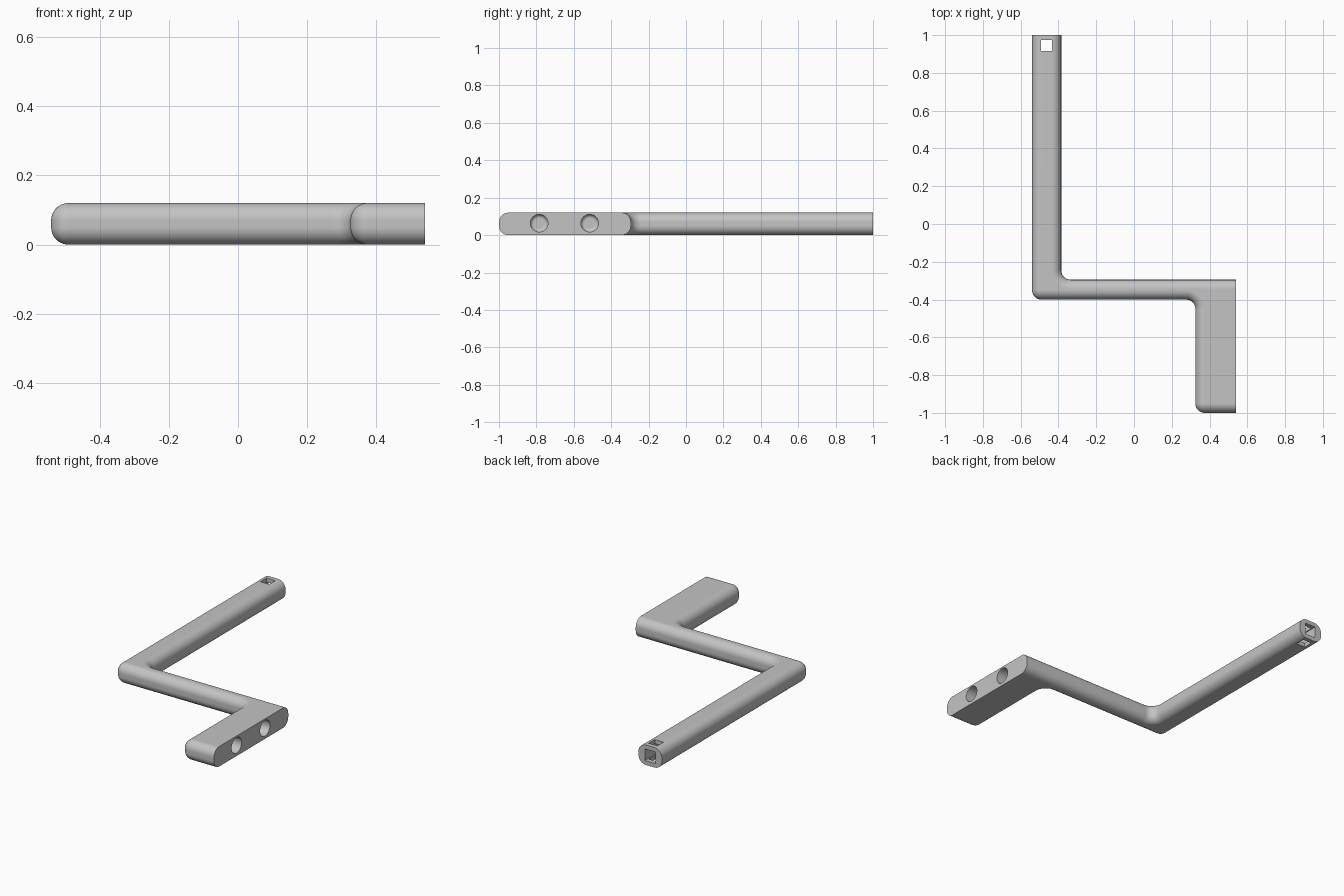
import bpy, bmesh, math
from mathutils import Matrix

if "Cube" in bpy.data.objects:
    bpy.data.objects.remove(bpy.data.objects["Cube"])

HEIGHT, ROUND, STEPS = 0.12, 0.05, 10
LEFT, ARM_IN, BLOCK_IN, RIGHT = -0.54, -0.385, 0.325, 0.54
FRONT, BAR_FRONT, BAR_BACK, BACK = -1.0, -0.4, -0.295, 1.0

grey = bpy.data.materials.new("grey")
grey.use_nodes = True
colour = (0.55, 0.55, 0.55, 1)
grey.diffuse_color = colour
grey.node_tree.nodes["Principled BSDF"].inputs["Base Color"].default_value = colour


def make_object(name, bm):
    bmesh.ops.recalc_face_normals(bm, faces=bm.faces)
    mesh = bpy.data.meshes.new(name)
    bm.to_mesh(mesh)
    bm.free()
    mesh.materials.append(grey)
    obj = bpy.data.objects.new(name, mesh)
    bpy.context.collection.objects.link(obj)
    return obj


def arc(cx, cy, radius, start, end):
    angles = [math.radians(start + (end - start) * i / STEPS) for i in range(STEPS + 1)]
    return [(cx + radius * math.cos(a), cy + radius * math.sin(a)) for a in angles]


def outline(d):
    """Plan of the bracket, inset by d except on the flat end and mounting face."""
    r = ROUND
    return ([(LEFT + d, BACK)]
            + arc(LEFT + r, BAR_FRONT + r, r - d, 180, 270)
            + arc(BLOCK_IN - r, BAR_FRONT - r, r + d, 90, 0)
            + arc(BLOCK_IN + r, FRONT + r, r - d, 180, 270)
            + [(RIGHT, FRONT + d), (RIGHT, BAR_BACK - d)]
            + arc(ARM_IN + r, BAR_BACK + r, r + d, 270, 180)
            + [(ARM_IN - d, BACK)])


# Body: stacked inset outlines give the rounded long edges
bm = bmesh.new()
rings = []
for base, sweep in ((ROUND, -1), (HEIGHT - ROUND, 1)):
    for i in range(STEPS + 1):
        t = (1 - i / STEPS if sweep < 0 else i / STEPS) * math.pi / 2
        z = base + sweep * ROUND * math.sin(t)
        inset = ROUND * (1 - math.cos(t))
        rings.append([bm.verts.new((x, y, z)) for x, y in outline(inset)])
count = len(rings[0])
for low, high in zip(rings, rings[1:]):
    for i in range(count):
        j = (i + 1) % count
        bm.faces.new((low[i], low[j], high[j], high[i]))
bm.faces.new(rings[0])
bm.faces.new(rings[-1])
bmesh.ops.remove_doubles(bm, verts=bm.verts, dist=1e-5)
body = make_object("crank_bracket", bm)


def box_cutter(name, centre, size):
    bm = bmesh.new()
    bmesh.ops.create_cube(bm, size=1, matrix=Matrix.Translation(centre) @ Matrix.Diagonal((*size, 1)))
    return make_object(name, bm)


def round_cutter(name, y, z, radius, depth):
    """Blind round hole from the mounting face, with a rounded floor."""
    bm = bmesh.new()
    length = depth + 0.05
    place = Matrix.Translation((RIGHT + 0.05 - length / 2, y, z)) @ Matrix.Rotation(math.pi / 2, 4, "Y")
    bmesh.ops.create_cone(bm, cap_ends=True, segments=40, radius1=radius, radius2=radius,
                          depth=length, matrix=place)
    floor = min((f for f in bm.faces if len(f.verts) > 4), key=lambda f: f.calc_center_median().x)
    bmesh.ops.bevel(bm, geom=list(floor.edges), offset=0.02, segments=5, profile=0.5, affect="EDGES")
    return make_object(name, bm)


# Square socket in the arm end, cross pin hole and two blind peg holes
arm_x = (LEFT + ARM_IN) / 2
cutters = [
    box_cutter("socket_cutter", (arm_x, BACK - 0.05, HEIGHT / 2), (0.07, 0.2, 0.07)),
    box_cutter("pin_hole_cutter", (arm_x, 0.944, HEIGHT / 2), (0.058, 0.058, 0.3)),
    round_cutter("front_peg_cutter", -0.785, 0.064, 0.047, 0.1),
    round_cutter("back_peg_cutter", -0.515, 0.064, 0.047, 0.1),
]
bpy.context.view_layer.objects.active = body
body.select_set(True)
for cutter in cutters:
    cut = body.modifiers.new(cutter.name, "BOOLEAN")
    cut.object = cutter
    cut.operation = "DIFFERENCE"
    cut.solver = "EXACT"
    bpy.ops.object.modifier_apply(modifier=cut.name)
    bpy.data.objects.remove(cutter)

# Smooth roundings with crisp flats
bpy.ops.object.select_all(action="DESELECT")
body.select_set(True)
bpy.ops.object.shade_smooth_by_angle(angle=math.radians(30))
weighted = body.modifiers.new("flat_face_normals", "WEIGHTED_NORMAL")
weighted.keep_sharp = True
